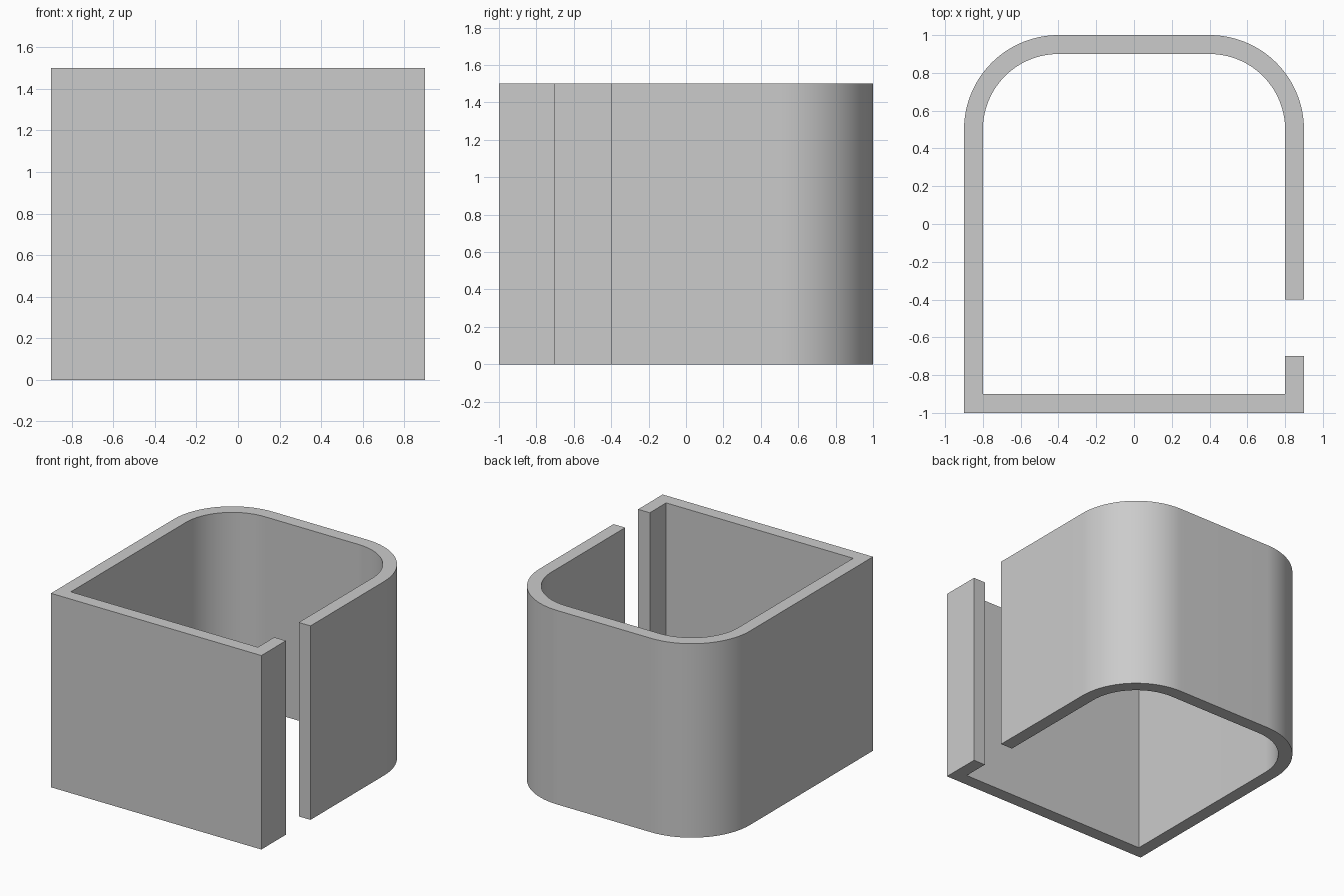
import bpy, bmesh, math

if "Cube" in bpy.data.objects:
    bpy.data.objects.remove(bpy.data.objects["Cube"])

HEIGHT, WALL, RADIUS, STEPS = 1.5, 0.1, 0.5, 32


def corner(cx, cy, start):
    """Paired outer and inner points around a rounded quarter turn."""
    pairs = []
    for i in range(STEPS + 1):
        a = start + math.pi / 2 * i / STEPS
        c, s = math.cos(a), math.sin(a)
        pairs.append(((cx + RADIUS * c, cy + RADIUS * s),
                      (cx + (RADIUS - WALL) * c, cy + (RADIUS - WALL) * s)))
    return pairs


# Wall plan: from the doorway round the rounded back, square front, to the doorway
plan = [((0.9, -0.4), (0.8, -0.4))]
plan += corner(0.4, 0.5, 0) + corner(-0.4, 0.5, math.pi / 2)
plan += [((-0.9, -1.0), (-0.8, -0.9)),
         ((0.9, -1.0), (0.8, -0.9)),
         ((0.9, -0.7), (0.8, -0.7))]

# Sweep a rectangular section along the plan
bm = bmesh.new()
sections = [[bm.verts.new((*p, z)) for p, z in
             ((o, 0), (n, 0), (n, HEIGHT), (o, HEIGHT))] for o, n in plan]
for a, b in zip(sections, sections[1:]):
    for k in range(4):
        j = (k + 1) % 4
        bm.faces.new((a[k], a[j], b[j], b[k]))
bm.faces.new(sections[0])
bm.faces.new(sections[-1])
bmesh.ops.recalc_face_normals(bm, faces=bm.faces)

mesh = bpy.data.meshes.new("room_wall")
bm.to_mesh(mesh)
bm.free()
wall = bpy.data.objects.new("room_wall", mesh)
bpy.context.collection.objects.link(wall)

# Plain grey finish
grey = bpy.data.materials.new("light_grey")
grey.diffuse_color = (0.6, 0.6, 0.6, 1)
grey.use_nodes = True
grey.node_tree.nodes["Principled BSDF"].inputs["Base Color"].default_value = grey.diffuse_color
mesh.materials.append(grey)

# Smooth rounded corners, sharp edges
bpy.context.view_layer.objects.active = wall
wall.select_set(True)
bpy.ops.object.shade_smooth_by_angle(angle=math.radians(30))
